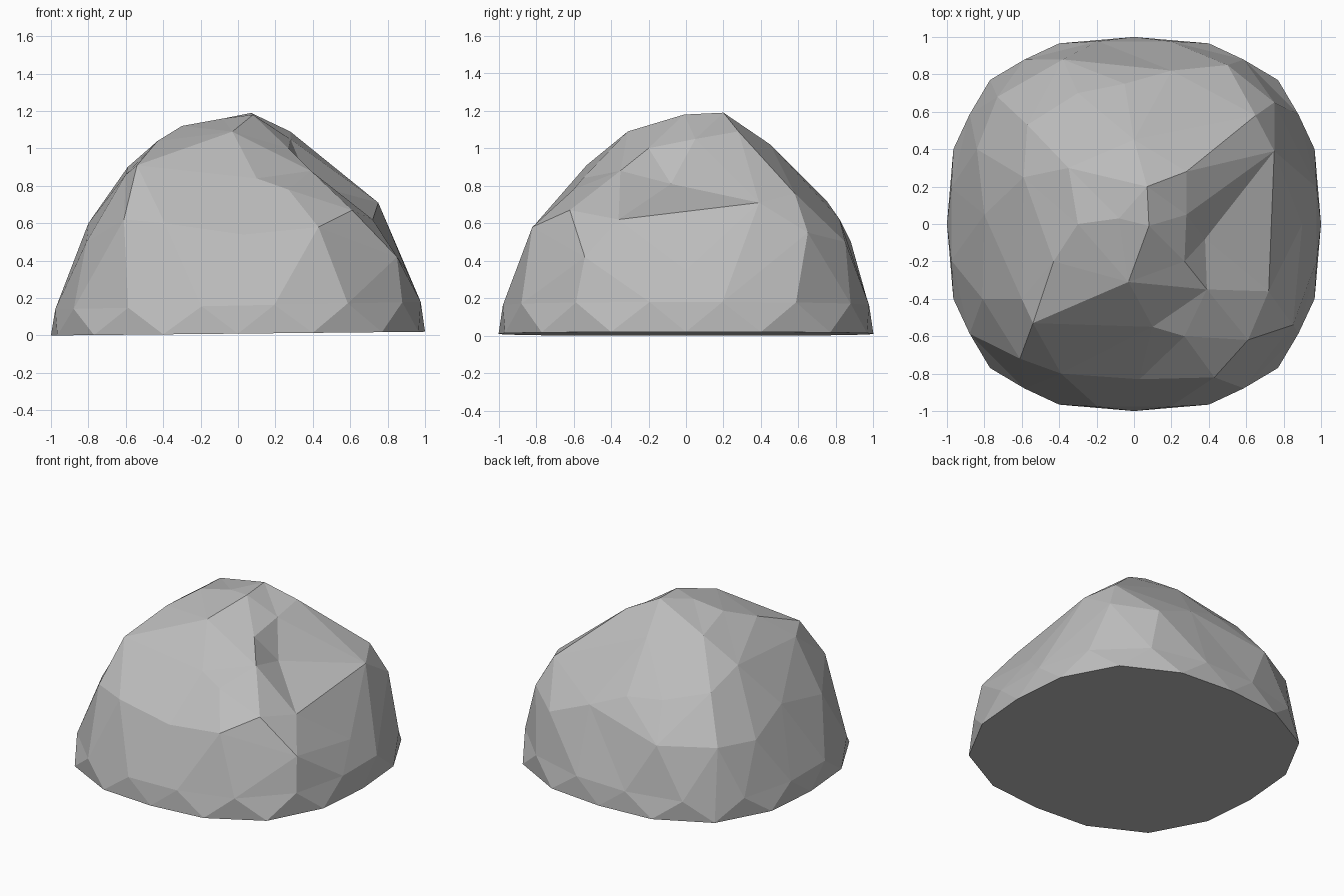
import bpy
import bmesh
from math import cos, sin, tau
from mathutils import Vector

default_cube = bpy.data.objects.get("Cube")
if default_cube:
    bpy.data.objects.remove(default_cube, do_unlink=True)


def make_material(name, colour):
    material = bpy.data.materials.new(name)
    material.use_nodes = True
    material.diffuse_color = colour
    shader = material.node_tree.nodes["Principled BSDF"]
    shader.inputs["Base Color"].default_value = colour
    shader.inputs["Roughness"].default_value = 0.9
    return material


def rounded_square_ring(scale, height, tilt, turn, sides=16, squareness=2.65):
    """Points around a rounded square, on a slightly tilted level."""
    points = []
    for i in range(sides):
        angle = tau * (i + turn) / sides
        c, s = cos(angle), sin(angle)
        radius = scale * (abs(c) ** squareness + abs(s) ** squareness) ** (-1 / squareness)
        points.append(Vector((radius * c, radius * s, height + tilt * radius * c)))
    return points


def crag_points(*groups):
    """Turn hundredths of a unit into points."""
    return [Vector(point) / 100 for group in groups for point in group]


# Rocky corners, grouped by the side of the boulder they shape
summit = [(7, 20, 119), (8, -1, 118), (-8, 3, 116), (-30, 0, 112), (-3, -31, 109),
          (-43, -20, 104), (-35, 30, 107), (28, 28, 109), (0, 45, 102)]
front_slope = [(-54, -53, 91), (-61, -72, 62), (-39, -80, 60), (3, -83, 54),
               (10, -55, 84), (27, -60, 78), (43, -82, 58), (61, -62, 67)]
notch = [(27, -20, 100), (28, 5, 105), (39, -35, 88), (38, -8, 81),
         (90, 0, 35), (75, 39, 71), (72, -36, 62), (85, -54, 42)]
back_slope = [(65, 58, 76), (75, 65, 55), (20, 82, 62), (-5, 75, 72),
              (-30, 70, 74), (-57, 53, 80), (-38, 88, 50), (50, 85, 50)]
side_slope = [(-80, 5, 60), (-81, -40, 50), (-60, -40, 86), (-59, 25, 90),
              (-84, 40, 48), (-73, 68, 50)]

# Ground rim, low shoulder and crags together
corners = rounded_square_ring(1.0, 0.01, 0.01, 0)
corners += rounded_square_ring(0.982, 0.16, 0.02, 0.5)
corners += crag_points(summit, front_slope, notch, back_slope, side_slope)

# Skin the corners as a ball around the core, then move them to their places
core = Vector((0, 0, 0.15))
bm = bmesh.new()
places = {}
for corner in corners:
    offset = corner - core
    vert = bm.verts.new(offset * offset.length ** -0.8)
    places[vert] = corner
hull = bmesh.ops.convex_hull(bm, input=bm.verts[:])
for vert, corner in places.items():
    if vert.is_valid:
        vert.co = corner
loose = [v for v in bm.verts if not v.link_faces]
bmesh.ops.delete(bm, geom=loose, context="VERTS")
bmesh.ops.recalc_face_normals(bm, faces=bm.faces[:])

# Flat-shaded stone boulder
mesh = bpy.data.meshes.new("boulder")
bm.to_mesh(mesh)
bm.free()
mesh.materials.append(make_material("stone grey", (0.5, 0.5, 0.5, 1.0)))
boulder = bpy.data.objects.new("boulder", mesh)
bpy.context.scene.collection.objects.link(boulder)
